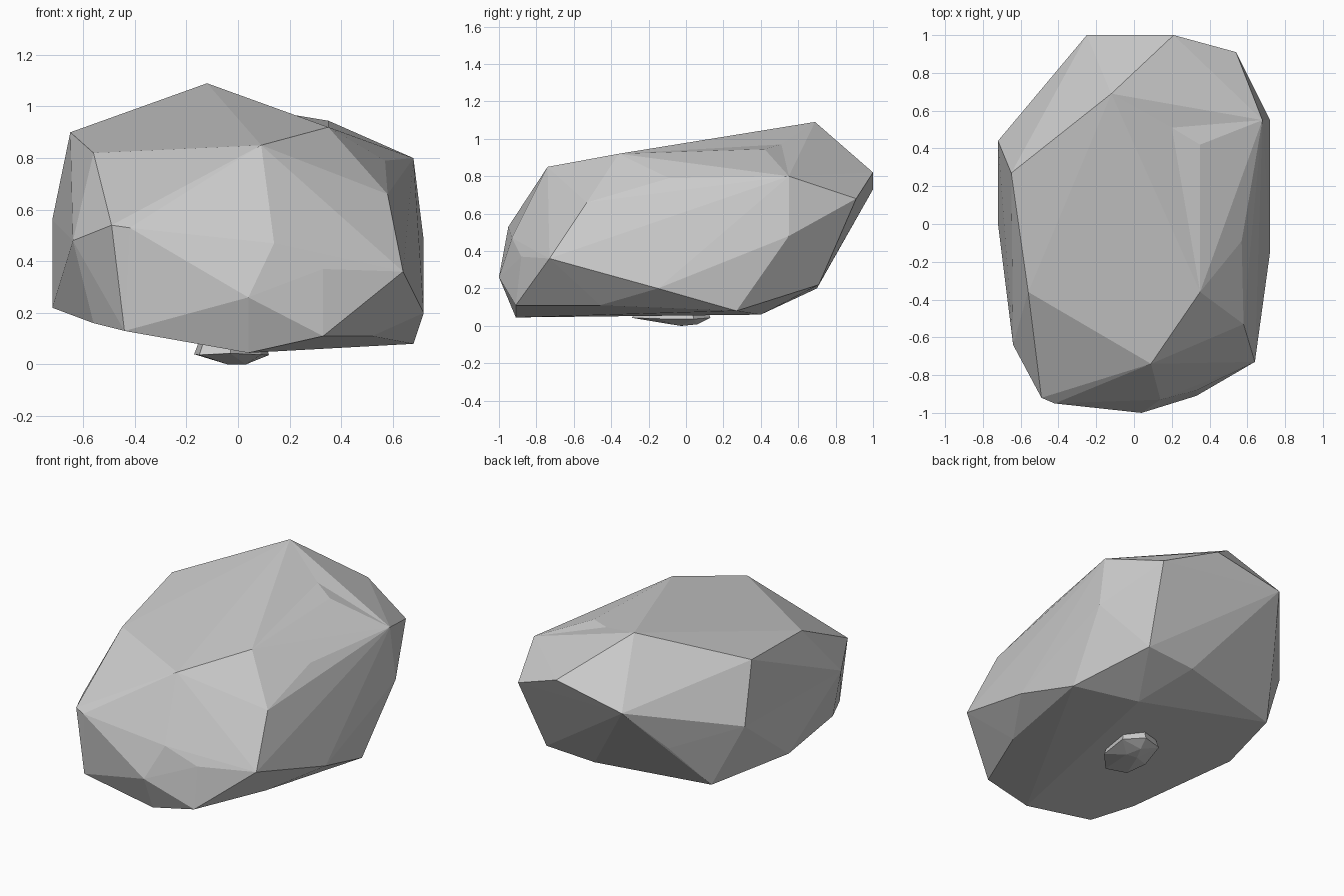
import bpy, bmesh, random
from mathutils import Vector

if "Cube" in bpy.data.objects:
    bpy.data.objects.remove(bpy.data.objects["Cube"])

# Key corners of the boulder, grouped by region
top = [(-.12, .69, 1.09), (0, .46, 1.0), (.35, .42, .945), (-.65, .27, .90),
       (-.06, 0, .95), (.35, -.36, .92), (-.56, -.36, .82), (.09, -.74, .85),
       (.68, .55, .80), (.57, -.09, .79), (.21, 1, .82), (-.25, 1, .73), (.54, .91, .68)]
sides = [(.04, -1, .26), (-.42, -.95, .53), (-.49, -.92, .54), (.14, -.93, .47),
         (-.64, -.64, .48), (.58, -.53, .66), (.64, -.73, .36), (.33, -.88, .37),
         (.72, .55, .48), (.72, -.15, .20), (-.72, .44, .56), (-.72, 0, .22),
         (-.41, .76, .46)]
base = [(.33, -.91, .11), (.04, -.91, .045), (-.44, -.91, .13), (-.56, -.67, .16),
        (-.55, .53, .18), (.15, .70, .20), (.48, .71, .22), (.68, .27, .08),
        (.30, .40, .06), (.52, -.46, .11)]


def hull_rock(name, points, dent=None):
    """Flat-faced rock wrapped around a set of corners."""
    bm = bmesh.new()
    for p in points:
        bm.verts.new(p)
    res = bmesh.ops.convex_hull(bm, input=bm.verts)
    loose = [v for v in bm.verts if not v.link_faces]
    bmesh.ops.delete(bm, geom=loose, context='VERTS')
    # Optional chip: split the edge between two corners and sink its middle
    if dent:
        a, b, mid = (Vector(d) for d in dent)
        for e in list(bm.edges):
            ends = [v.co for v in e.verts]
            if all(min((c - a).length, (c - b).length) < 1e-4 for c in ends):
                cut = bmesh.ops.subdivide_edges(bm, edges=[e], cuts=1)
                for v in cut['geom_inner']:
                    if isinstance(v, bmesh.types.BMVert):
                        v.co = mid
                break
        bmesh.ops.triangulate(bm, faces=bm.faces)
    bmesh.ops.recalc_face_normals(bm, faces=bm.faces)
    me = bpy.data.meshes.new(name)
    bm.to_mesh(me)
    bm.free()
    ob = bpy.data.objects.new(name, me)
    bpy.context.collection.objects.link(ob)
    return ob


# Main boulder with a shallow chip beside the peak
hull_rock("boulder", top + sides + base, dent=(top[0], top[2], (.20, .51, .97)))

# Small stone poking out underneath
random.seed(4)
lump = [(-.04, -.02, 0), (.03, -.03, 0), (0, .06, .008), (-.10, -.12, .025), (.08, .03, .025)]
for x, y in [(-.17, -.10), (-.15, -.24), (-.03, -.29), (.09, -.16), (.12, .04), (.02, .13), (-.12, .08)]:
    lump += [(x, y, .045 + random.uniform(-.01, .01)), (x * .8, y * .8, .13)]
hull_rock("under_stone", lump)
